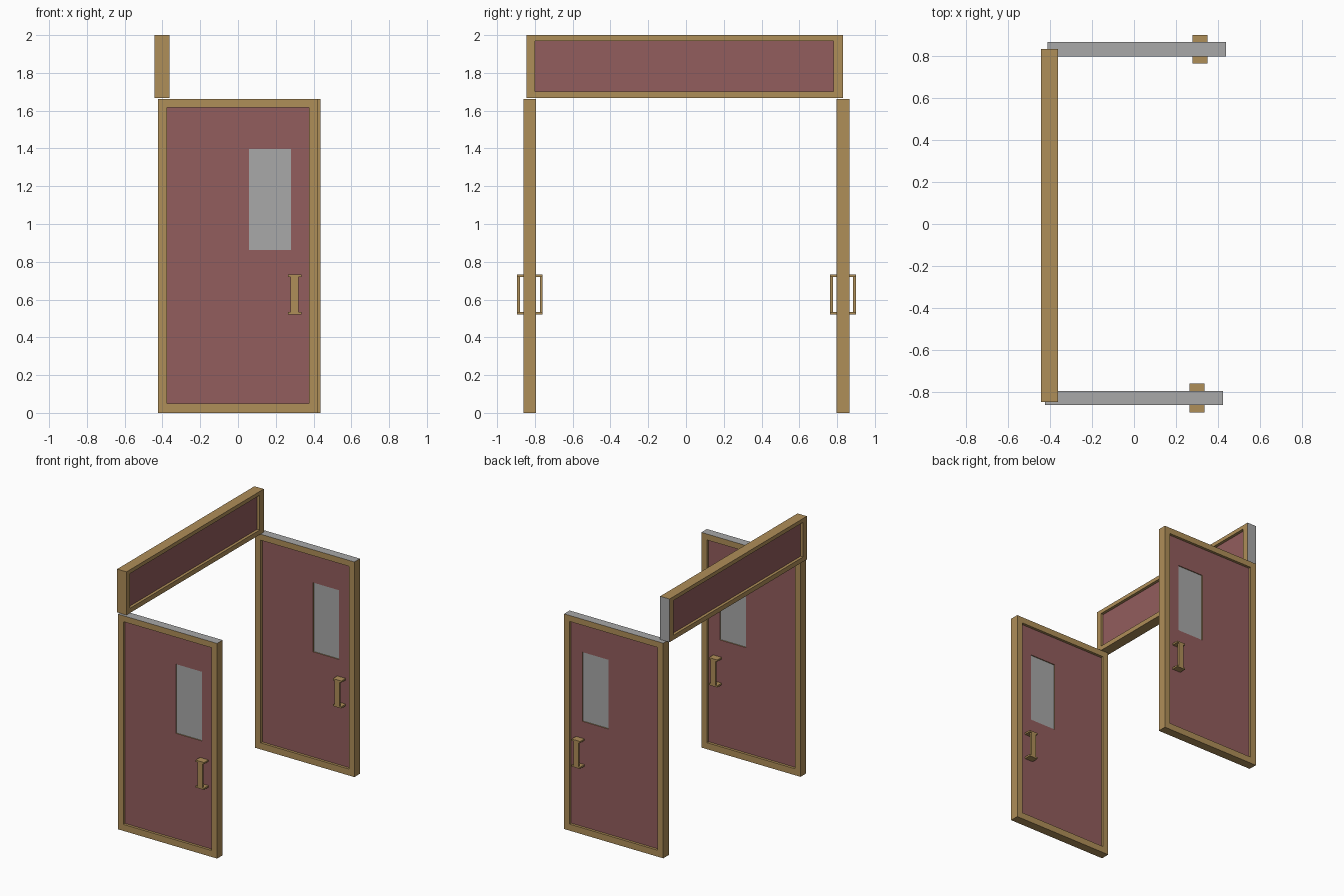
import bpy, bmesh

if "Cube" in bpy.data.objects:
    bpy.data.objects.remove(bpy.data.objects["Cube"])


def material(name, srgb):
    m = bpy.data.materials.new(name)
    m.diffuse_color = [((c / 255 + 0.055) / 1.055) ** 2.4 for c in srgb] + [1]
    m.use_nodes = True
    m.node_tree.nodes["Principled BSDF"].inputs["Base Color"].default_value = m.diffuse_color
    return m


WOOD = material("tan wood", (175, 142, 88))
RED = material("dusty red", (146, 93, 93))
GREY = material("grey", (168, 168, 168))


def finish(name, bm, mats):
    bmesh.ops.recalc_face_normals(bm, faces=bm.faces)
    me = bpy.data.meshes.new(name)
    bm.to_mesh(me)
    bm.free()
    for m in mats:
        me.materials.append(m)
    ob = bpy.data.objects.new(name, me)
    bpy.context.collection.objects.link(ob)
    return ob


def boxes(name, mat, spans):
    """One object made of boxes, each (x0, x1, y0, y1, z0, z1)."""
    bm = bmesh.new()
    for x0, x1, y0, y1, z0, z1 in spans:
        vs = bmesh.ops.create_cube(bm, size=1)["verts"]
        for v in vs:
            v.co = (x1 if v.co.x > 0 else x0, y1 if v.co.y > 0 else y0,
                    z1 if v.co.z > 0 else z0)
    return finish(name, bm, [mat])


def ring(name, outer, inner, half, place, mats, grey_side=None):
    """Rectangular frame; rects are (u0, u1, z0, z1), half is half its depth.
    Sides run bottom, right, top, left. mats: face, inner rim, grey side."""
    bm = bmesh.new()

    def loop(rect, d):
        u0, u1, z0, z1 = rect
        return [bm.verts.new(place(u, d, z))
                for u, z in ((u0, z0), (u1, z0), (u1, z1), (u0, z1))]

    of, ob, nf, nb = (loop(outer, -half), loop(outer, half),
                      loop(inner, -half), loop(inner, half))
    for i in range(4):
        j = (i + 1) % 4
        bm.faces.new((of[i], of[j], nf[j], nf[i]))
        bm.faces.new((ob[i], ob[j], nb[j], nb[i]))
        edge = bm.faces.new((of[i], of[j], ob[j], ob[i]))
        edge.material_index = 2 if i == grey_side else 0
        bm.faces.new((nf[i], nf[j], nb[j], nb[i])).material_index = 1
    return finish(name, bm, mats)


def door(label, cx, cy):
    def place(u, d, z):
        return (cx + u, cy + d, z)

    opening = (-0.377, 0.377, 0.05, 1.617)
    window = (0.058, 0.28, 0.863, 1.398)
    # frame with grey top edge
    ring(label + "_door_frame", (-0.424, 0.424, 0, 1.663), opening, 0.034,
         place, [WOOD, WOOD, GREY], grey_side=2)
    # recessed panel with a window hole
    ring(label + "_door_panel", opening, window, 0.014, place, [RED, WOOD, GREY])
    # window pane
    boxes(label + "_door_window", GREY,
          [(cx + window[0], cx + window[1], cy - 0.007, cy + 0.007,
            window[2], window[3])])
    # pull handles on both faces
    spans = []
    for s in (-1, 1):
        def y_span(a, b):
            return sorted((cy + s * a, cy + s * b))
        for z in (0.52, 0.719):
            spans.append((cx + 0.264, cx + 0.336, *y_span(0.012, 0.068), z, z + 0.013))
        spans.append((cx + 0.279, cx + 0.321, *y_span(0.053, 0.068), 0.533, 0.719))
    boxes(label + "_door_handles", WOOD, spans)


door("front", 0.0, -0.827)
door("back", 0.013, 0.831)

# overhead header, with a grey end at the back
HX = -0.402
header_opening = (-0.80, 0.782, 1.702, 1.97)
ring("header_frame", (-0.845, 0.832, 1.666, 2.0), header_opening, 0.04,
     lambda u, d, z: (HX + d, u, z), [WOOD, WOOD, GREY], grey_side=1)
boxes("header_panel", RED, [(HX - 0.018, HX + 0.018, *header_opening)])
